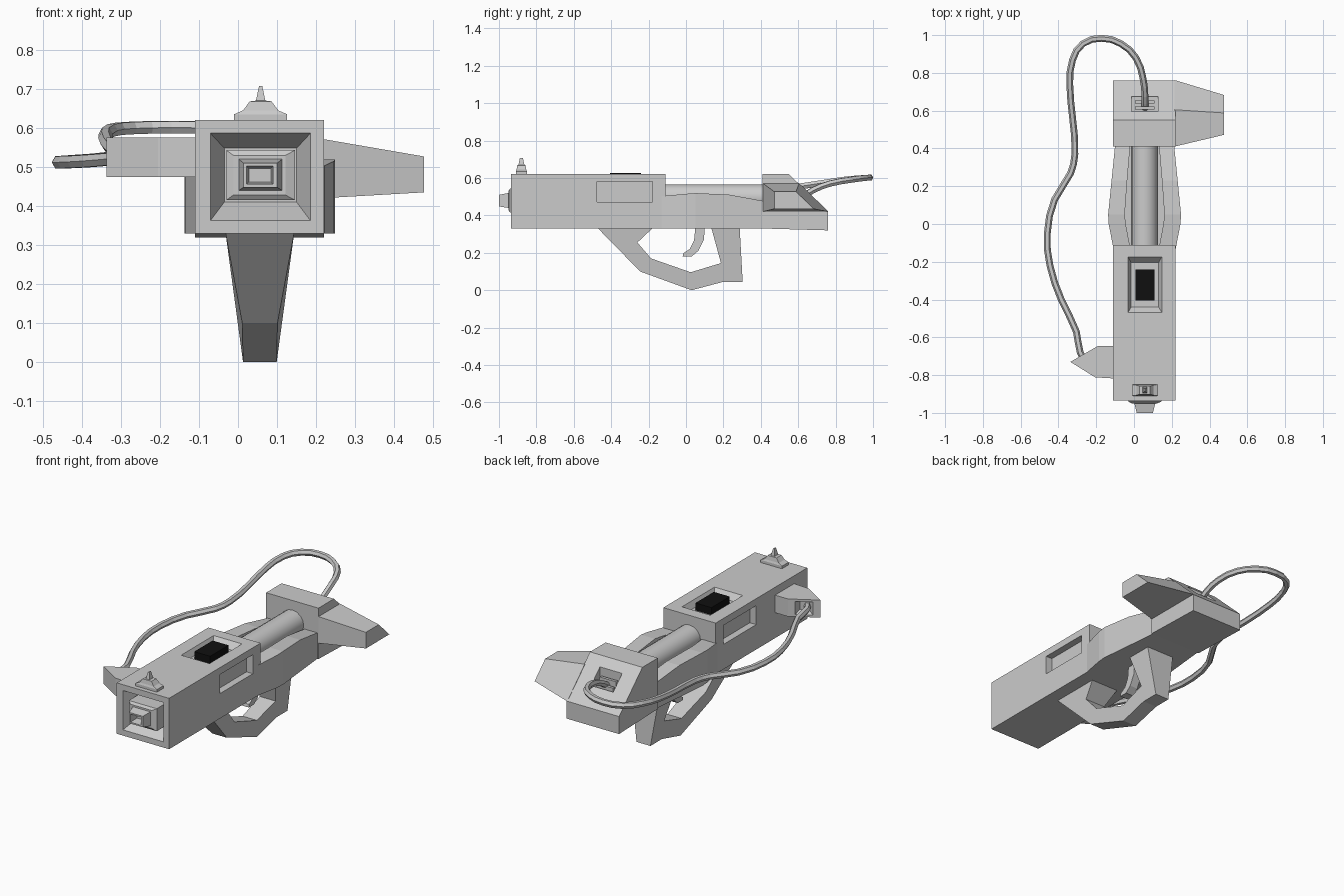
import bpy, bmesh
from mathutils import Vector

CX = 0.056  # centre line of the body


def at(axis, pos, a, b):
    return {'x': (pos, a, b), 'y': (a, pos, b), 'z': (a, b, pos)}[axis]


def loft(name, rings):
    """Skin a list of equal-length point rings and cap both ends."""
    bm = bmesh.new()
    vs = [[bm.verts.new(p) for p in r] for r in rings]
    n = len(vs[0])
    for r, s in zip(vs, vs[1:]):
        for i in range(n):
            j = (i + 1) % n
            bm.faces.new((r[i], r[j], s[j], s[i]))
    bm.faces.new(vs[0])
    bm.faces.new(vs[-1])
    bmesh.ops.recalc_face_normals(bm, faces=bm.faces)
    me = bpy.data.meshes.new(name)
    bm.to_mesh(me)
    bm.free()
    ob = bpy.data.objects.new(name, me)
    bpy.context.collection.objects.link(ob)
    return ob


def rects(name, axis, *steps):
    """Loft of rectangles; each step is (pos, a0, a1, b0, b1)."""
    return loft(name, [[at(axis, p, a, b) for a, b in ((a0, b0), (a1, b0), (a1, b1), (a0, b1))]
                       for p, a0, a1, b0, b1 in steps])


def prism(name, axis, pts, lo, hi):
    return loft(name, [[at(axis, p, a, b) for a, b in pts] for p in (lo, hi)])


def cut(ob, cutter):
    cutter.hide_render = True
    m = ob.modifiers.new("cut", 'BOOLEAN')
    m.operation, m.solver, m.object = 'DIFFERENCE', 'EXACT', cutter
    bpy.context.view_layer.objects.active = ob
    bpy.ops.object.modifier_apply(modifier=m.name)
    bpy.data.objects.remove(cutter)


# Front housing with muzzle funnel, top well and side windows
body = rects("front_housing", 'y', (-0.935, -0.11, 0.22, 0.33, 0.62), (-0.11, -0.11, 0.22, 0.33, 0.62))
cut(body, rects("funnel_cut", 'y', (-0.945, -0.075, 0.19, 0.357, 0.591),
                (-0.85, -0.035, 0.15, 0.41, 0.548)))
cut(body, rects("top_cut", 'z', (0.63, -0.036, 0.152, -0.475, -0.165),
                (0.585, -0.015, 0.13, -0.44, -0.205)))
for side, x in ((1, 0.22), (-1, -0.11)):
    cut(body, rects("window_cut", 'x', (x + side * 0.01, -0.475, -0.18, 0.472, 0.58),
                    (x - side * 0.04, -0.475, -0.18, 0.472, 0.58)))

# Muzzle block with hollow nozzle
rects("muzzle", 'y', (-0.8, -0.03, 0.146, 0.415, 0.543), (-0.94, -0.03, 0.146, 0.415, 0.543),
      (-0.95, -0.012, 0.122, 0.428, 0.53), (-0.95, 0.002, 0.113, 0.44, 0.52),
      (-1.0, 0.014, 0.1, 0.448, 0.51), (-1.0, 0.022, 0.09, 0.456, 0.502),
      (-0.95, 0.028, 0.084, 0.462, 0.496))

# Black display block
screen = rects("display_block", 'z', (0.57, 0.008, 0.108, -0.405, -0.24), (0.627, 0.008, 0.108, -0.405, -0.24))
mat = bpy.data.materials.new("black")
mat.diffuse_color = (0.005, 0.005, 0.005, 1)
screen.data.materials.append(mat)

# Front sight: base, pedestal and spike
rects("sight", 'z', *[(z, 0.058 - a, 0.058 + a, -0.88 - b, -0.88 + b) for z, a, b in (
    (0.61, 0.068, 0.03), (0.635, 0.068, 0.03), (0.645, 0.045, 0.026), (0.668, 0.028, 0.022),
    (0.67, 0.012, 0.016), (0.708, 0.004, 0.008))])

# Flared trough that carries the barrel
rings = []
for y, w, t, top in ((-0.13, 0.165, 0.075, 0.503), (0.0, 0.19, 0.1, 0.515), (0.05, 0.193, 0.105, 0.519),
                     (0.23, 0.175, 0.092, 0.511), (0.43, 0.155, 0.075, 0.474)):
    half = [(w, 0.33), (w, top), (t, top), (t, 0.42)]
    rings.append([(CX + x, y, z) for x, z in half] + [(CX - x, y, z) for x, z in reversed(half)])
loft("barrel_trough", rings)

# Barrel
bpy.ops.mesh.primitive_cylinder_add(vertices=16, radius=0.071, depth=0.6, location=(CX, 0.15, 0.495),
                                    rotation=(1.5708, 0, 0))
bpy.context.object.name = "barrel"
bpy.ops.object.shade_smooth_by_angle(angle=0.6)

# Rear block with cable port
rear = prism("rear_block", 'x', [(0.41, 0.33), (0.41, 0.62), (0.55, 0.62), (0.76, 0.42), (0.76, 0.32)], -0.11, 0.22)
cut(rear, rects("port_cut", 'z', (0.48, -0.014, 0.126, 0.595, 0.675), (0.7, -0.014, 0.126, 0.595, 0.675)))
for i, (y, z) in enumerate(((0.615, 0.535), (0.645, 0.51))):
    rects(f"port_bar_{i}", 'z', (0.47, 0.004, 0.108, y - 0.008, y + 0.008),
          (z, 0.004, 0.108, y - 0.008, y + 0.008))

# Tapered side wing
loft("side_wing", [[(x, y, z) for y, z in pts] for x, pts in (
    (0.215, [(0.41, 0.572), (0.605, 0.572), (0.762, 0.42), (0.41, 0.42)]),
    (0.476, [(0.472, 0.527), (0.588, 0.527), (0.683, 0.435), (0.472, 0.435)]))])


# Grip and hand guard, narrowing downward
def half_width(z):
    table = ((0, 0.043), (0.1, 0.045), (0.25, 0.062), (0.34, 0.09))
    for (z0, w0), (z1, w1) in zip(table, table[1:]):
        if z <= z1:
            return w0 + (w1 - w0) * (z - z0) / (z1 - z0)


guard = [(-0.475, 0.335), (-0.245, 0.1), (0.03, 0), (0.2, 0.045), (0.303, 0.045), (0.287, 0.335),
         (0.135, 0.335), (0.187, 0.145), (0.025, 0.096), (-0.187, 0.17), (-0.26, 0.255), (-0.175, 0.335)]
loft("hand_guard", [[(CX + s * half_width(z), y, z) for y, z in guard] for s in (-1, 1)])

# Trigger
prism("trigger", 'x', [(0.05, 0.335), (0.1, 0.335), (0.096, 0.27), (0.065, 0.21), (0.03, 0.18), (-0.018, 0.18),
                       (-0.015, 0.197), (0.02, 0.22), (0.043, 0.265)], CX - 0.025, CX + 0.025)

# Side cable socket with an angled port
socket = prism("cable_socket", 'z', [(-0.1, -0.645), (-0.19, -0.645), (-0.337, -0.73), (-0.205, -0.812),
                                     (-0.1, -0.818)], 0.475, 0.575)
mid, u, n = Vector((-0.263, -0.687, 0)), Vector((-0.865, -0.5, 0)), Vector((-0.5, 0.865, 0))
cut(socket, loft("socket_cut", [[mid + n * d + u * (a * h) + Vector((0, 0, 0.525 + b * k)) for a, b in
                                 ((-1, -1), (1, -1), (1, 1), (-1, 1))]
                                for d, h, k in ((0.01, 0.052, 0.04), (-0.035, 0.025, 0.025))]))

# Cable looping from the socket to the rear port
path = [(-0.25, -0.735, 0.525), (-0.285, -0.68, 0.525), (-0.305, -0.57, 0.522), (-0.385, -0.4, 0.515),
        (-0.445, -0.22, 0.512), (-0.459, -0.05, 0.512), (-0.42, 0.13, 0.515), (-0.335, 0.27, 0.522),
        (-0.313, 0.37, 0.53), (-0.325, 0.56, 0.548), (-0.34, 0.74, 0.575), (-0.325, 0.87, 0.594),
        (-0.27, 0.955, 0.6), (-0.17, 0.983, 0.602), (-0.07, 0.955, 0.6), (0.01, 0.88, 0.59),
        (0.048, 0.77, 0.57), (0.058, 0.68, 0.535), (0.058, 0.61, 0.49)]
cu = bpy.data.curves.new("cable", 'CURVE')
cu.dimensions, cu.bevel_depth, cu.bevel_resolution, cu.use_fill_caps = '3D', 0.018, 1, True
sp = cu.splines.new('BEZIER')
sp.bezier_points.add(len(path) - 1)
sp.resolution_u, sp.use_smooth = 2, False
for bp, p in zip(sp.bezier_points, path):
    bp.co = p
    bp.handle_left_type = bp.handle_right_type = 'AUTO'
bpy.context.collection.objects.link(bpy.data.objects.new("cable", cu))
